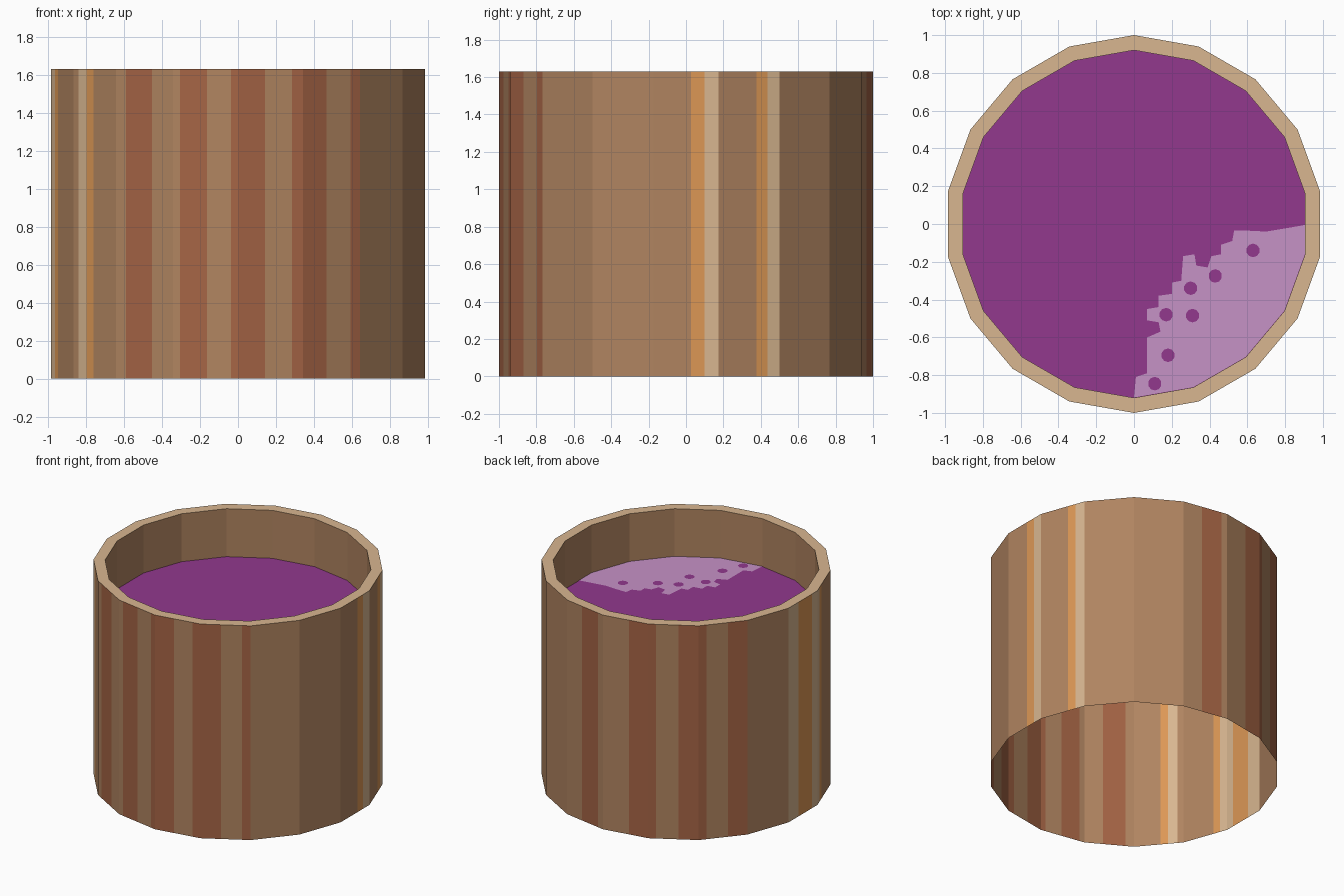
import bpy, bmesh, math
from mathutils import Vector

if "Cube" in bpy.data.objects:
    bpy.data.objects.remove(bpy.data.objects["Cube"])

SIDES, R, RI, H, LEVEL = 18, 1.0, 0.92, 1.63, 1.265


def material(name, hexa):
    def lin(c):
        c /= 255
        return c / 12.92 if c <= 0.04045 else ((c + 0.055) / 1.055) ** 2.4
    m = bpy.data.materials.new(name)
    m.diffuse_color = [lin(int(hexa[i:i + 2], 16)) for i in (0, 2, 4)] + [1]
    m.use_nodes = True
    m.node_tree.nodes["Principled BSDF"].inputs["Base Color"].default_value = m.diffuse_color
    return m


BROWN = material("brown wood", "b08460")
RED = material("reddish wood", "a56445")
ORANGE = material("orange wood", "dc9755")
TAN = material("tan wood", "d8b690")
PURPLE = material("purple liquid", "92388d")
LILAC = material("lilac foam", "c692c6")


def make(name, bm, mats):
    me = bpy.data.meshes.new(name)
    bm.to_mesh(me)
    bm.free()
    for m in mats:
        me.materials.append(m)
    ob = bpy.data.objects.new(name, me)
    bpy.context.collection.objects.link(ob)
    return ob


def corner(i, r, z):
    """Corner i of the barrel polygon; corner 0 is at the front left (-130 degrees)."""
    a = math.radians(-130 + 20 * i)
    return Vector((r * math.cos(a), r * math.sin(a), z))


def on_side(t, r, z):
    """Point on the faceted outline, t counted in sides."""
    i = math.floor(t)
    return corner(i, r, z).lerp(corner(i + 1, r, z), t - i)


def plate(name, pts, z, mat):
    bm = bmesh.new()
    f = bm.faces.new([bm.verts.new((p[0], p[1], z)) for p in pts])
    f.normal_update()
    if f.normal.z < 0:
        f.normal_flip()
    return make(name, bm, [mat])


# Outer wall: each plank stripe is given by where it ends, counted in sides
stripes = [
    (.175, 0), (.63, 1), (1.11, 0), (1.52, 1), (1.89, 0), (2.415, 1),
    (2.83, 0), (3.41, 1), (3.83, 0), (4, 1), (6.58, 0), (6.785, 2),
    (7, 3), (7.62, 0), (7.80, 2), (8, 3), (10.42, 0), (10.87, 1),
    (11.57, 0), (12.15, 1), (12.6, 0), (13.16, 1), (13.6, 0), (14, 1),
    (15, 0), (15.35, 3), (15.82, 2), (16.17, 3), (16.31, 2), (17.12, 0),
    (17.31, 3), (17.47, 2), (18, 0)]
bm = bmesh.new()
cuts = sorted({0.0} | {float(e) for e, _ in stripes} | {float(i) for i in range(SIDES)})
cuts = [c for c in cuts if c < SIDES]
low = [bm.verts.new(on_side(t, R, 0)) for t in cuts]
top = [bm.verts.new(on_side(t, R, H)) for t in cuts]
for k, t in enumerate(cuts):
    n = (k + 1) % len(cuts)
    f = bm.faces.new((low[k], low[n], top[n], top[k]))
    f.material_index = next(c for e, c in stripes if t < e - 1e-6)
make("outer_wall", bm, [BROWN, RED, ORANGE, TAN])

# Rim and inner wall down to the liquid
bm = bmesh.new()
rings = [[bm.verts.new(corner(i, r, z)) for i in range(SIDES)]
         for r, z in ((R, H), (RI, H), (RI, LEVEL))]
for k in range(2):
    for i in range(SIDES):
        j = (i + 1) % SIDES
        f = bm.faces.new((rings[k][i], rings[k][j], rings[k + 1][j], rings[k + 1][i]))
        f.material_index = k
make("rim_and_inner_wall", bm, [TAN, BROWN])

# Liquid surface
plate("liquid", [corner(i, RI, 0) for i in range(SIDES)], LEVEL, PURPLE)

# Foam patch: ragged edge, closed along the inner wall
ragged = [
    (.905, -.005), (.82, -.02), (.70, -.04), (.60, -.035), (.53, -.035),
    (.52, -.09), (.46, -.11), (.46, -.16), (.41, -.17), (.39, -.23),
    (.33, -.22), (.32, -.16), (.26, -.17), (.25, -.30), (.20, -.31),
    (.20, -.37), (.13, -.38), (.13, -.44), (.07, -.45), (.07, -.51),
    (.13, -.52), (.14, -.57), (.07, -.60), (.07, -.79), (.01, -.81), (0, -.918)]
wall_side = [corner(i, RI - .001, 0) for i in (3, 4, 5, 6)]
plate("foam", ragged + [(p.x, p.y) for p in wall_side], LEVEL + .003, LILAC)

# Bubbles showing the liquid through the foam
for k, (x, y) in enumerate([(.63, -.14), (.43, -.275), (.30, -.34), (.17, -.48),
                            (.31, -.485), (.18, -.695), (.11, -.845)]):
    pts = [(x + .036 * math.cos(math.tau * (i + .5) / 10),
            y + .036 * math.sin(math.tau * (i + .5) / 10)) for i in range(10)]
    plate(f"bubble_{k + 1}", pts, LEVEL + .006, PURPLE)
